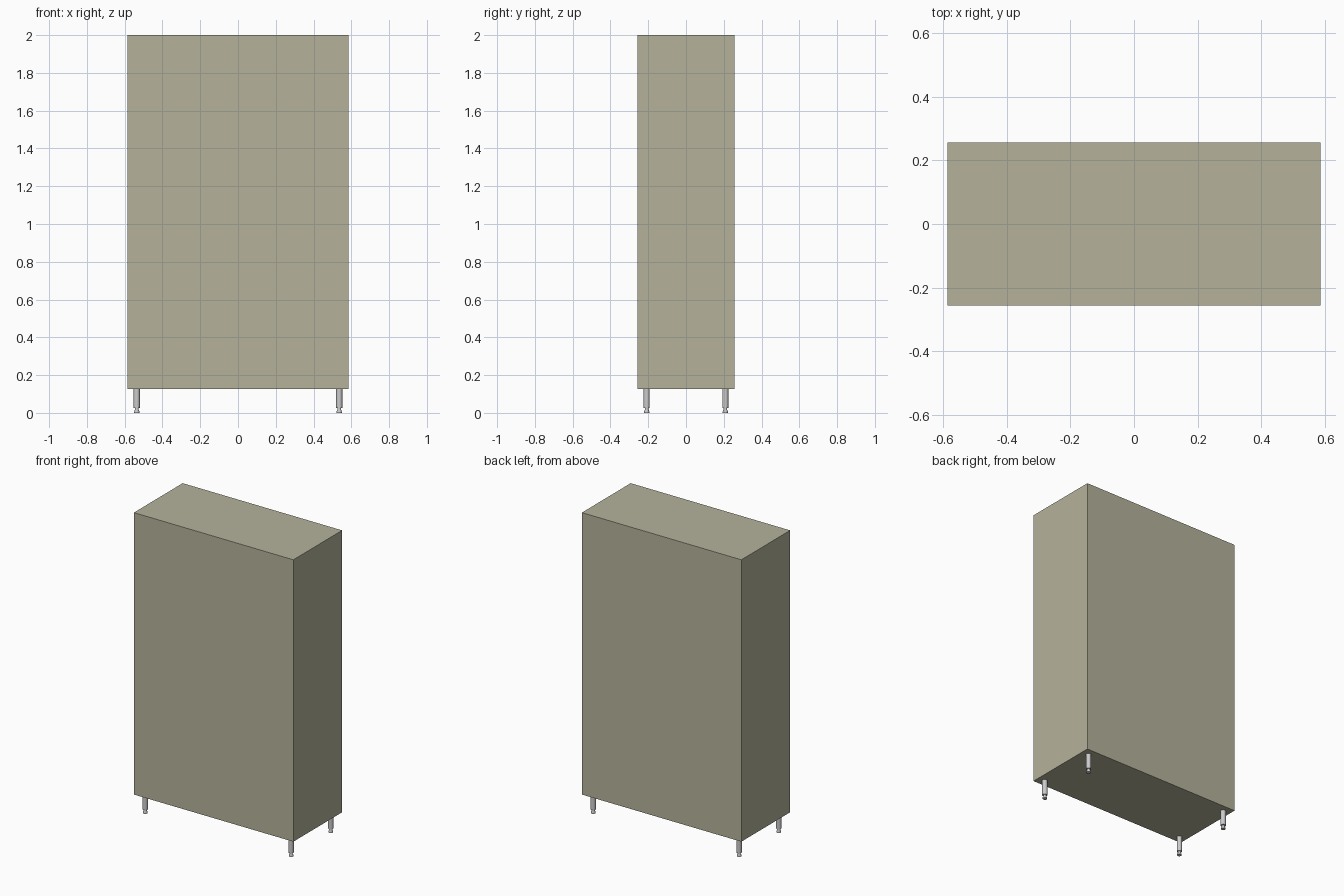
import bpy, bmesh, math

if "Cube" in bpy.data.objects:
    bpy.data.objects.remove(bpy.data.objects["Cube"])

def material(name, color):
    m = bpy.data.materials.new(name)
    m.diffuse_color = color
    m.use_nodes = True
    m.node_tree.nodes["Principled BSDF"].inputs["Base Color"].default_value = m.diffuse_color
    return m

def finish(name, bm, mat=None):
    mesh = bpy.data.meshes.new(name)
    bmesh.ops.recalc_face_normals(bm, faces=bm.faces)
    bm.to_mesh(mesh)
    bm.free()
    ob = bpy.data.objects.new(name, mesh)
    bpy.context.collection.objects.link(ob)
    if mat:
        mesh.materials.append(mat)
    return ob

# Cabinet body: plain closed box
W, D, Z0, Z1 = 1.172, 0.512, 0.127, 2.0
bm = bmesh.new()
bmesh.ops.create_cube(bm, size=1)
for v in bm.verts:
    v.co.x *= W
    v.co.y *= D
    v.co.z = Z1 if v.co.z > 0 else Z0
finish("cabinet_body", bm, material("beige_paint", (0.46, 0.45, 0.33, 1)))

# Leg profile (radius, height): flared foot, neck, straight tube
PROFILE = [(0.0, 0.0), (0.014, 0.0), (0.014, 0.007), (0.009, 0.018),
           (0.009, 0.025), (0.016, 0.025), (0.016, Z0), (0.0, Z0)]

def leg(name, x, y):
    bm = bmesh.new()
    vs = [bm.verts.new((r, 0, z)) for r, z in PROFILE]
    es = [bm.edges.new(p) for p in zip(vs, vs[1:])]
    bmesh.ops.spin(bm, geom=vs + es, axis=(0, 0, 1), cent=(0, 0, 0),
                   angle=math.tau, steps=24)
    bmesh.ops.remove_doubles(bm, verts=bm.verts, dist=1e-5)
    ob = finish(name, bm)
    ob.location = (x, y, 0)
    bpy.ops.object.select_all(action='DESELECT')
    ob.select_set(True)
    bpy.context.view_layer.objects.active = ob
    bpy.ops.object.shade_smooth_by_angle(angle=math.radians(30))

# Four adjustable legs
for sx, side in ((-1, "left"), (1, "right")):
    for sy, end in ((-1, "front"), (1, "back")):
        leg(f"{end}_{side}_leg", sx * (W / 2 - 0.05), sy * (D / 2 - 0.048))
